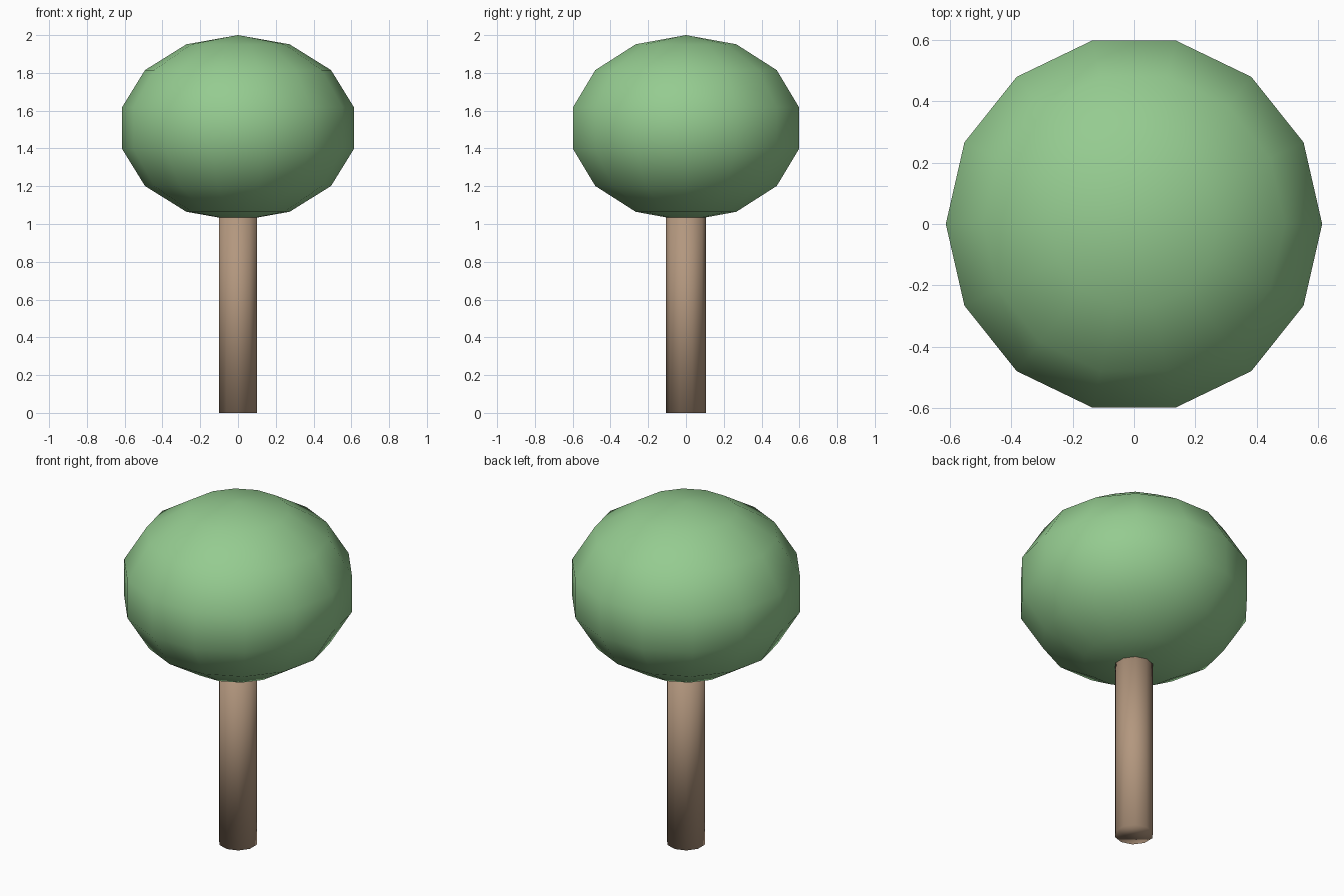
import bpy
import math

if "Cube" in bpy.data.objects:
    bpy.data.objects.remove(bpy.data.objects["Cube"])


def finish(name, color):
    # Name the part, smooth it throughout and colour it
    obj = bpy.context.object
    obj.name = name
    bpy.ops.object.transform_apply(location=False, rotation=True, scale=True)
    bpy.ops.object.shade_smooth()
    mat = bpy.data.materials.new(name + "_color")
    mat.diffuse_color = color
    mat.use_nodes = True
    mat.node_tree.nodes["Principled BSDF"].inputs["Base Color"].default_value = mat.diffuse_color
    obj.data.materials.append(mat)
    return obj


# Trunk: ten-sided post running slightly into the crown
TRUNK_TOP = 1.1
bpy.ops.mesh.primitive_cylinder_add(vertices=10, radius=0.105, depth=TRUNK_TOP,
                                    location=(0, 0, TRUNK_TOP / 2))
finish("trunk", (0.45, 0.31, 0.21, 1))

# Crown: low-poly flattened ball, with a corner pointing along y
bpy.ops.mesh.primitive_uv_sphere_add(segments=14, ring_count=7, radius=1,
                                     location=(0, 0, 1.508),
                                     rotation=(0, 0, math.pi / 2))
bpy.context.object.scale = (0.63, 0.63, 0.492)
finish("crown", (0.30, 0.60, 0.28, 1))
